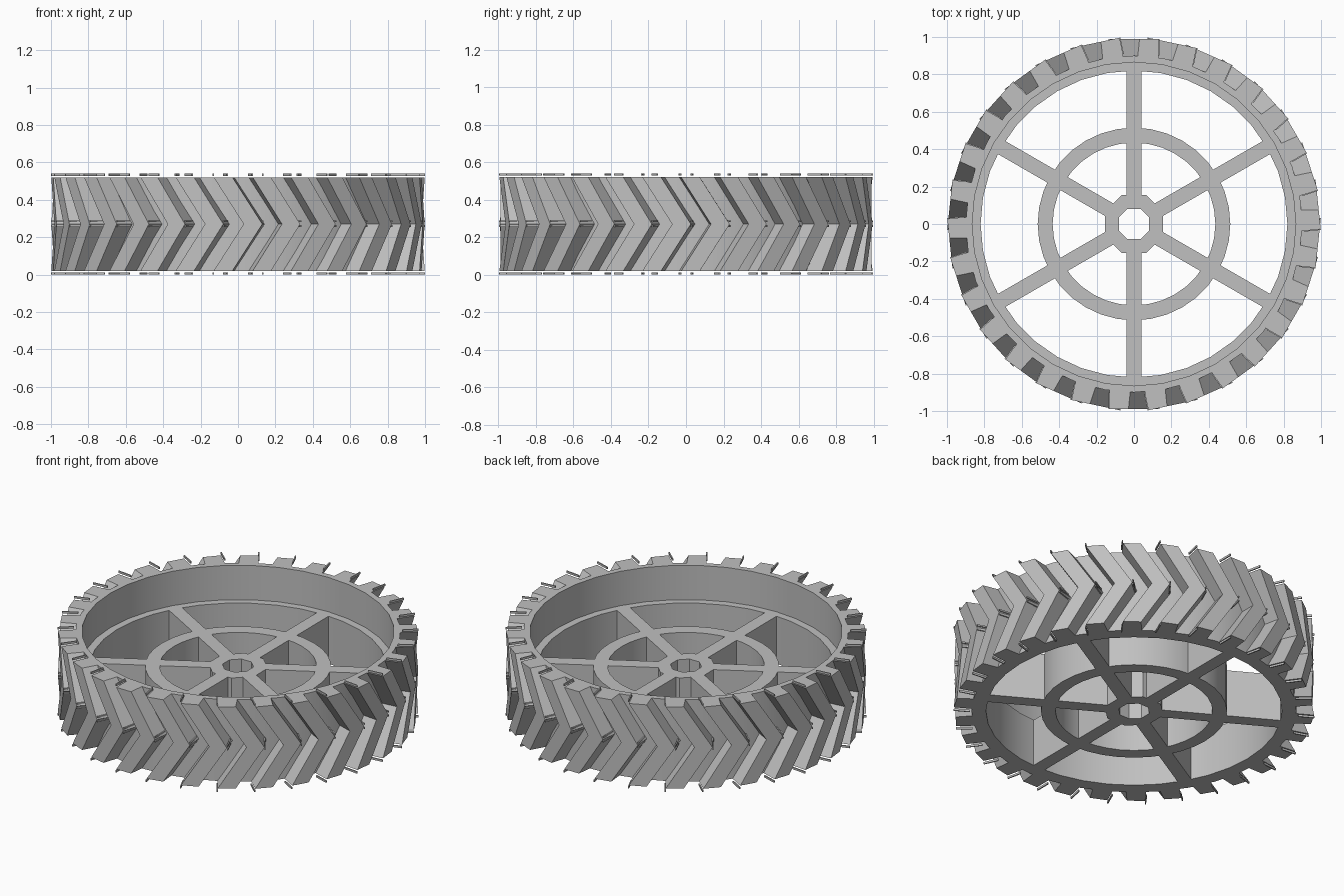
import bpy, bmesh, math
from mathutils import Matrix, Vector

if "Cube" in bpy.data.objects:
    bpy.data.objects.remove(bpy.data.objects["Cube"])

Z0, ZS, Z1 = 0.02, 0.31, 0.52      # bottom, spoke top, rim top
ZM = (Z0 + Z1) / 2                 # chevron tip height
LUGS = 30

grey = bpy.data.materials.new("grey")
grey.diffuse_color = (0.53, 0.53, 0.53, 1)
grey.use_nodes = True
grey.node_tree.nodes["Principled BSDF"].inputs["Base Color"].default_value = grey.diffuse_color


def finish(name, bm, smooth=False):
    bmesh.ops.recalc_face_normals(bm, faces=bm.faces)
    mesh = bpy.data.meshes.new(name)
    bm.to_mesh(mesh)
    bm.free()
    mesh.materials.append(grey)
    ob = bpy.data.objects.new(name, mesh)
    bpy.context.collection.objects.link(ob)
    if smooth:
        bpy.ops.object.select_all(action='DESELECT')
        ob.select_set(True)
        bpy.context.view_layer.objects.active = ob
        bpy.ops.object.shade_smooth_by_angle(angle=math.radians(30))
    return ob


def lathe(name, profile, sides, smooth=True, turn=0.0):
    """Revolve a closed (radius, z) profile around z."""
    bm = bmesh.new()
    rows = []
    for i in range(sides):
        a = turn + math.tau * i / sides
        rows.append([bm.verts.new((r * math.cos(a), r * math.sin(a), z)) for r, z in profile])
    n = len(profile)
    for i in range(sides):
        p, q = rows[i], rows[(i + 1) % sides]
        for j in range(n):
            k = (j + 1) % n
            bm.faces.new((p[j], q[j], q[k], p[k]))
    return finish(name, bm, smooth)


def tube(name, outer, inner, z0, z1, sides, **kw):
    return lathe(name, [(outer, z0), (outer, z1), (inner, z1), (inner, z0)], sides, **kw)


def box(bm, lo, hi, turn):
    """Add a box from corner lo to corner hi, turned around z."""
    lo, hi = Vector(lo), Vector(hi)
    m = (Matrix.Rotation(turn, 4, 'Z') @ Matrix.Translation((lo + hi) / 2)
         @ Matrix.Diagonal((*(hi - lo), 1)))
    bmesh.ops.create_cube(bm, size=1, matrix=m)


# rim with a thicker lower seat, middle ring and hub with bore
lathe("rim", [(0.90, Z0), (0.90, Z1), (0.865, Z1), (0.865, ZS), (0.82, ZS), (0.82, Z0)], 36)
tube("middle_ring", 0.515, 0.435, Z0, ZS, 36)
tube("hub", 0.168, 0.088, Z0, ZS, 8, smooth=False, turn=math.radians(22.5))

# six spokes, each in two lengths between hub, ring and rim
bm = bmesh.new()
for i in range(6):
    a = math.radians(30 + 60 * i)
    box(bm, (0.14, -0.04, Z0), (0.46, 0.04, ZS), a)
    box(bm, (0.50, -0.04, Z0), (0.835, 0.04, ZS), a)
finish("spokes", bm)

# chevron tread lugs: flat-topped bars swept to a point at mid height
bm = bmesh.new()
for i in range(LUGS):
    rot = Matrix.Rotation(math.tau * i / LUGS, 4, 'Z')
    sections = []
    for z, shift in ((Z0, -0.08), (ZM, 0.08), (Z1, -0.08)):
        corners = ((-0.05, -0.87), (-0.05, -0.99), (0.05, -0.99), (0.063, -0.87))
        sections.append([bm.verts.new(rot @ Vector((x + shift, y, z))) for x, y in corners])
    for p, q in zip(sections, sections[1:]):
        for j in range(4):
            k = (j + 1) % 4
            bm.faces.new((p[j], p[k], q[k], q[j]))
    bm.faces.new(sections[0])
    bm.faces.new(sections[-1])
finish("tread_lugs", bm)

# thin fins by the lug ends and chevron tips
bm = bmesh.new()
for i in range(LUGS):
    a = math.tau * i / LUGS
    for z0, z1 in ((0.0, 0.012), (0.528, 0.54)):
        box(bm, (-0.136, -0.99, z0), (-0.129, -0.90, z1), a)
    for z0, z1 in ((0.255, 0.264), (0.28, 0.289)):
        box(bm, (0.129, -0.99, z0), (0.136, -0.90, z1), a)
finish("tread_fins", bm)
